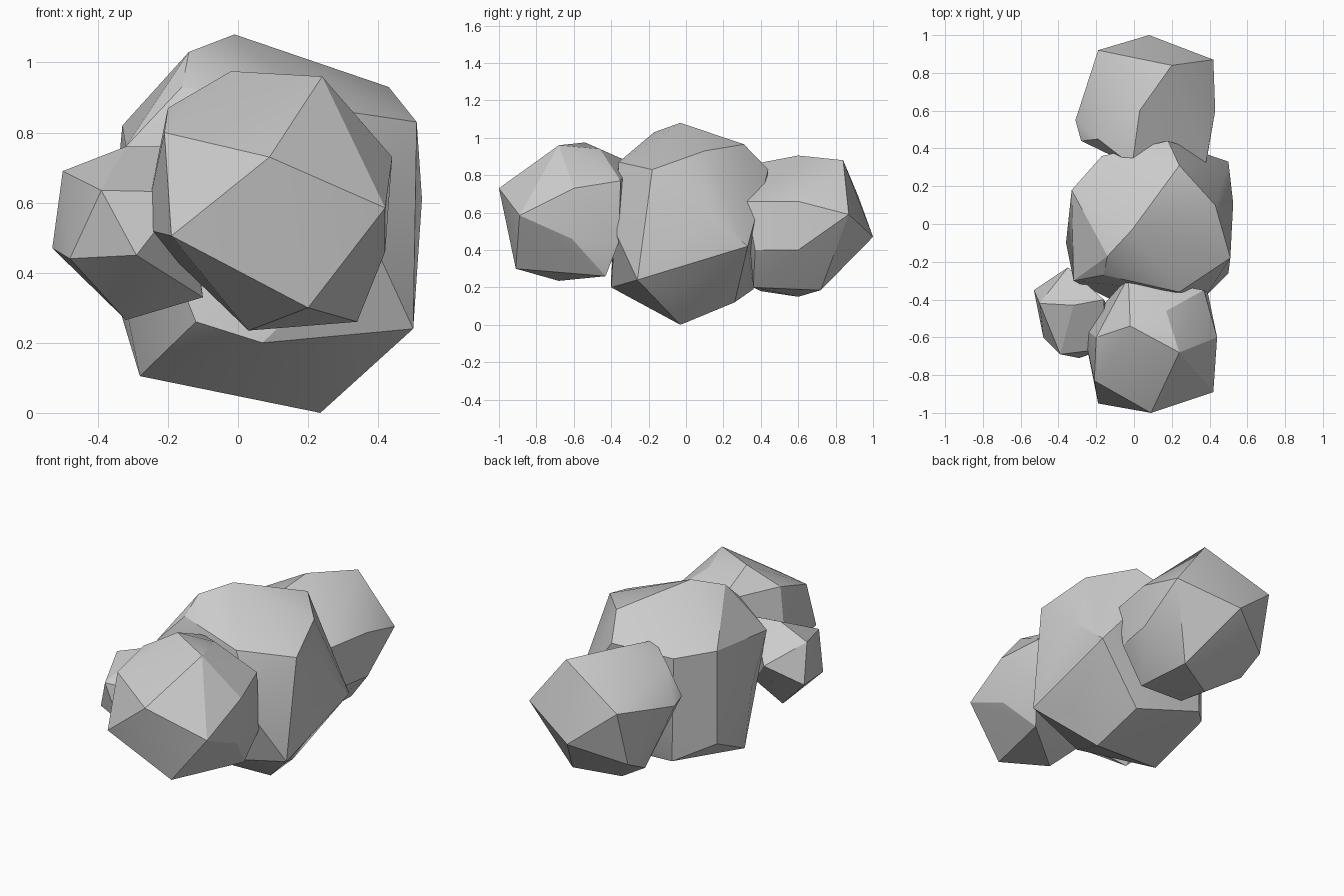
import bpy
import bmesh
import math


def faceted_lump(name, corners):
    """Wrap a few corner points in a convex faceted boulder."""
    bm = bmesh.new()
    for c in corners:
        bm.verts.new(c)
    hull = bmesh.ops.convex_hull(bm, input=bm.verts)
    loose = {v for v in hull["geom_interior"] if isinstance(v, bmesh.types.BMVert)}
    bmesh.ops.delete(bm, geom=list(loose), context='VERTS')
    bmesh.ops.recalc_face_normals(bm, faces=bm.faces)
    mesh = bpy.data.meshes.new(name)
    bm.to_mesh(mesh)
    bm.free()
    obj = bpy.data.objects.new(name, mesh)
    bpy.context.collection.objects.link(obj)
    bpy.ops.object.select_all(action='DESELECT')
    obj.select_set(True)
    bpy.context.view_layer.objects.active = obj
    bpy.ops.object.shade_smooth_by_angle(angle=math.radians(25))
    return obj


# large middle lump, standing on the ground
faceted_lump("middle_lump", [
    (-.01, -.03, 1.08), (-.14, -.17, 1.03), (.43, .10, .93), (.51, -.18, .83),
    (.525, .11, .61), (.50, -.26, .24), (.50, .33, .42), (.18, .44, .83),
    (.24, .31, .965), (.24, -.36, .87), (.235, -.03, 0), (.41, -.07, .16),
    (.20, .26, .12), (-.16, .36, .19), (-.28, -.15, .105), (-.33, .18, .27),
    (-.33, .18, .82), (-.32, -.30, .76), (-.16, -.27, .93), (-.12, -.40, .26),
    (.07, -.40, .20), (-.17, .36, .80), (.38, -.38, .50), (-.36, -.10, .50)])

# front lump, pointing at -y
faceted_lump("front_lump", [
    (.09, -1, .73), (.24, -.68, .96), (.42, -.89, .585), (.20, -.91, .30),
    (-.19, -.95, .505), (-.21, -.83, .80), (.03, -.68, .235), (.44, -.60, .73),
    (.42, -.61, .46), (-.02, -.54, .975), (-.27, -.55, .525), (.34, -.43, .26),
    (.37, -.35, .77), (.39, -.36, .44), (.17, -.46, .94), (-.20, -.60, .87),
    (-.03, -.28, .86)])

# back lump, pointing at +y
faceted_lump("back_lump", [
    (.08, 1, .47), (.42, .87, .59), (.20, .84, .88), (-.19, .92, .69),
    (-.20, .83, .36), (-.20, .67, .28), (.24, .72, .185), (.03, .60, .905),
    (.43, .60, .66), (.43, .60, .40), (0, .60, .15), (0, .40, .18),
    (-.31, .55, .63), (-.28, .44, .64), (-.19, .45, .81), (.38, .32, .66),
    (.39, .37, .40), (-.01, .31, .85), (.25, .36, .20)])

# small side lump at front left
faceted_lump("side_lump", [
    (-.53, -.35, .47), (-.48, -.60, .44), (-.39, -.69, .635), (-.29, -.71, .45),
    (-.50, -.42, .69), (-.32, -.43, .76), (-.32, -.45, .265), (-.35, -.23, .58),
    (-.16, -.40, .76), (-.15, -.66, .63), (-.10, -.50, .33)])
